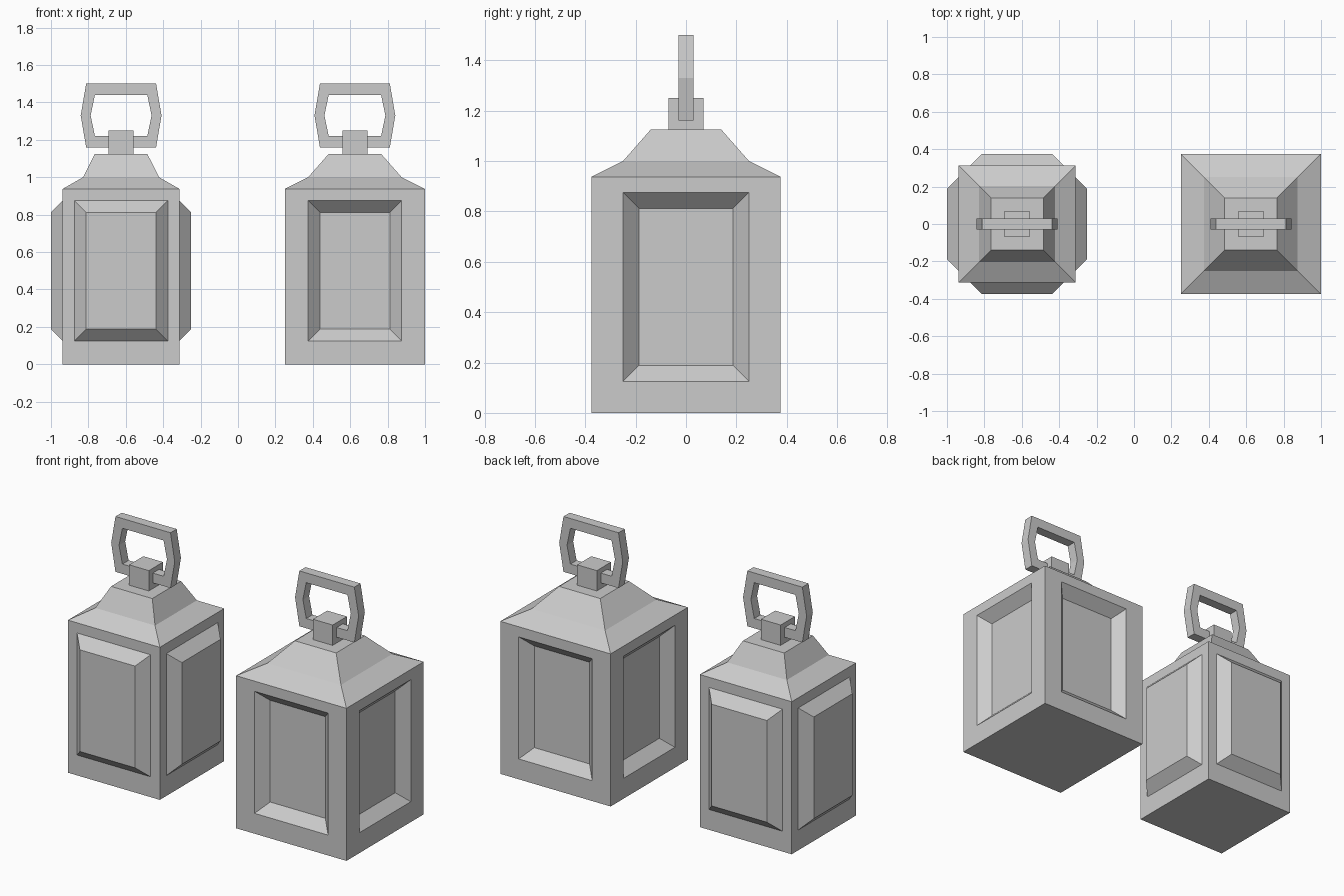
import bpy, bmesh
from math import pi
from mathutils import Matrix, Vector

if "Cube" in bpy.data.objects:
    bpy.data.objects.remove(bpy.data.objects["Cube"])


def finish(bm, name, x):
    bmesh.ops.remove_doubles(bm, verts=bm.verts, dist=1e-5)
    bmesh.ops.recalc_face_normals(bm, faces=bm.faces)
    mesh = bpy.data.meshes.new(name)
    bm.to_mesh(mesh)
    bm.free()
    obj = bpy.data.objects.new(name, mesh)
    obj.location.x = x
    bpy.context.collection.objects.link(obj)
    return obj


def loft(bm, loops, closed=False):
    """Join successive loops of points with quads."""
    rings = [[bm.verts.new(p) for p in loop] for loop in loops]
    pairs = list(zip(rings, rings[1:])) + ([(rings[-1], rings[0])] if closed else [])
    for a, b in pairs:
        n = len(a)
        for i in range(n):
            j = (i + 1) % n
            bm.faces.new((a[i], a[j], b[j], b[i]))
    return rings


def square(h, z):
    return [(-h, -h, z), (h, -h, z), (h, h, z), (-h, h, z)]


def panel_rect(h, z0, z1, y):
    return [(-h, y, z0), (h, y, z0), (h, y, z1), (-h, y, z1)]


def body(name, x, half, panel_out, shoulder):
    bm = bmesh.new()
    # bevelled panel on each of the four walls
    for k in range(4):
        rot = Matrix.Rotation(k * pi / 2, 3, 'Z')
        rects = [panel_rect(half, 0, 0.9375, -half),
                 panel_rect(0.25, 0.125, 0.875, -half),
                 panel_rect(0.1875, 0.1875, 0.8125, -half - panel_out)]
        rings = loft(bm, [[rot @ Vector(p) for p in r] for r in rects])
        bm.faces.new(rings[-1])
    # two-step roof with flat top
    rings = loft(bm, [square(half, 0.9375), square(shoulder, 1.0), square(0.14, 1.125)])
    bm.faces.new(rings[-1])
    # floor
    bm.faces.new([bm.verts.new(p) for p in square(half, 0)])
    finish(bm, name, x)


def knob(name, x):
    bm = bmesh.new()
    bmesh.ops.create_cube(bm, size=1, matrix=Matrix.Translation((0, 0, 1.1875))
                          @ Matrix.Diagonal((0.134, 0.138, 0.125, 1)))
    finish(bm, name, x)


def handle(name, x):
    # six-sided ring swept around a rectangular section
    def hexagon(end, mid, z0, z1, y):
        zm = 1.33
        return [(-end, y, z0), (end, y, z0), (mid, y, zm),
                (end, y, z1), (-end, y, z1), (-mid, y, zm)]
    outer, inner, t = (0.187, 0.216, 1.16, 1.5), (0.14, 0.163, 1.22, 1.44), 0.03
    bm = bmesh.new()
    loft(bm, [hexagon(*outer, -t), hexagon(*outer, t),
              hexagon(*inner, t), hexagon(*inner, -t)], closed=True)
    finish(bm, name, x)


# small lantern has raised panels, large lantern has recessed ones
for label, x, half, out, shoulder in (("small", -0.625, 0.3125, 0.0625, 0.203),
                                      ("large", 0.625, 0.375, -0.0625, 0.25)):
    body(label + "_lantern_body", x, half, out, shoulder)
    knob(label + "_lantern_knob", x)
    handle(label + "_lantern_handle", x)
